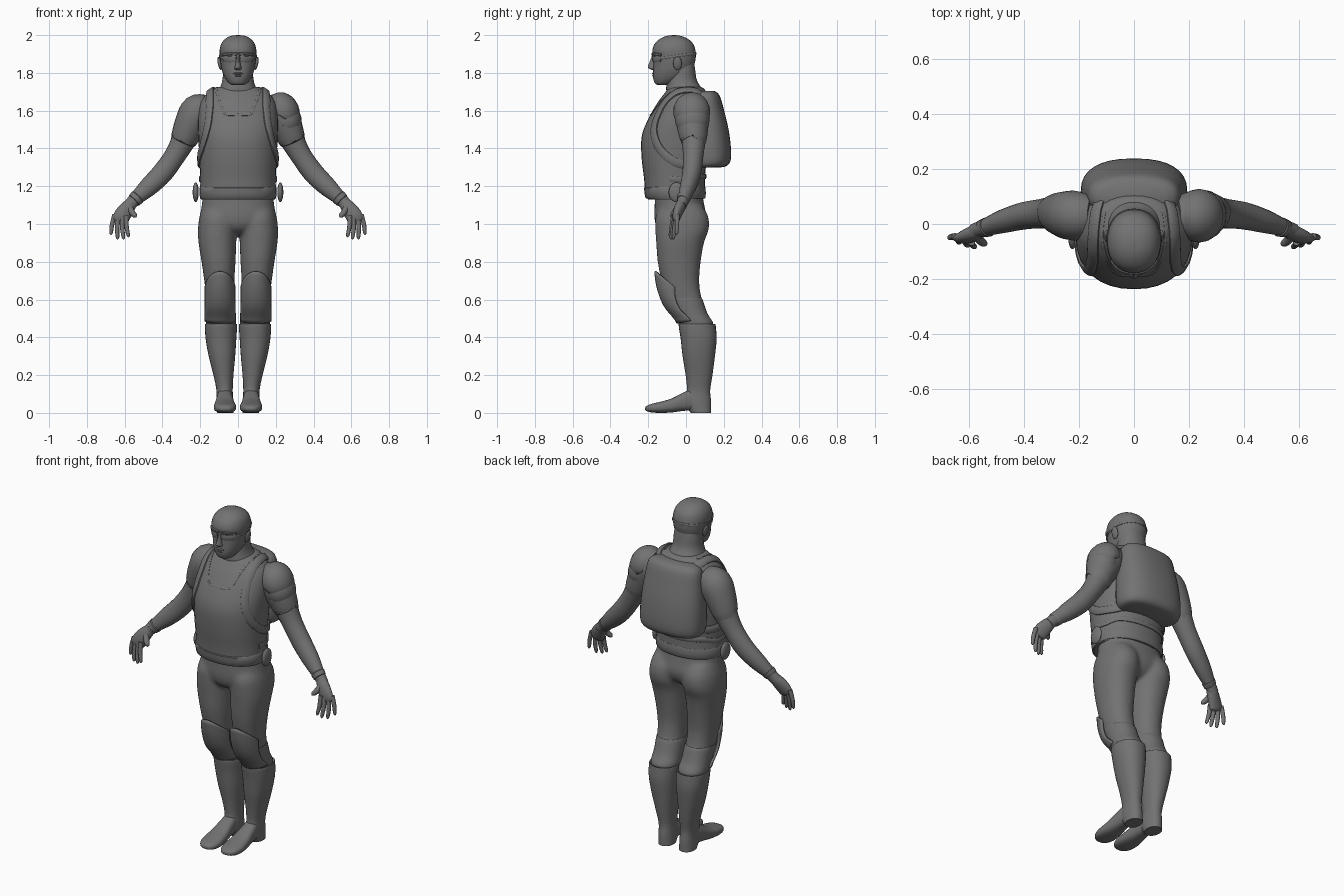
import bpy, bmesh, math
from math import sin, cos, pi
from mathutils import Vector
from mathutils.bvhtree import BVHTree

dark = bpy.data.materials.new("dark_grey")
dark.diffuse_color = (.17, .17, .17, 1)

# ---------- helpers ----------
def finish(name, verts, faces, mirror=False, solid=0):
    me = bpy.data.meshes.new(name)
    me.from_pydata([tuple(v) for v in verts], [], faces)
    me.materials.append(dark)
    bm = bmesh.new()
    bm.from_mesh(me)
    bmesh.ops.recalc_face_normals(bm, faces=bm.faces)
    bm.to_mesh(me)
    bm.free()
    ob = bpy.data.objects.new(name, me)
    bpy.context.collection.objects.link(ob)
    bpy.ops.object.select_all(action='DESELECT')
    ob.select_set(True)
    bpy.context.view_layer.objects.active = ob
    bpy.ops.object.shade_smooth_by_angle(angle=math.radians(45))
    if solid:
        m = ob.modifiers.new("solid", 'SOLIDIFY')
        m.thickness, m.offset = solid, 0
    if mirror:
        ob.modifiers.new("mirror", 'MIRROR')
    return ob

def smooth(rows, n=4):
    """Catmull-Rom through a list of tuples."""
    out = []
    for i in range(len(rows) - 1):
        a, b, c, d = (rows[max(i - 1, 0)], rows[i], rows[i + 1], rows[min(i + 2, len(rows) - 1)])
        for k in range(n):
            t = k / n
            out.append(tuple(0.5 * (2*q + (r - p)*t + (2*p - 5*q + 4*r - s)*t*t + (3*q - p - 3*r + s)*t**3)
                             for p, q, r, s in zip(a, b, c, d)))
    return out + [tuple(rows[-1])]

def skin(name, rings, mirror=False):
    n = len(rings[0])
    faces = [(r*n + i, r*n + (i + 1) % n, (r + 1)*n + (i + 1) % n, (r + 1)*n + i)
             for r in range(len(rings) - 1) for i in range(n)]
    last = (len(rings) - 1) * n
    faces += [tuple(range(n)), tuple(range(last, last + n))]
    return finish(name, [v for r in rings for v in r], faces, mirror)

def loft(name, rows, axis='z', p=2.2, mirror=False, n=32, sub=4):
    """Rows (position, centre x, half width, low, high) stacked along z or y."""
    rings = []
    for t, cx, hw, lo, hi in smooth(rows, sub):
        ring = []
        for i in range(n):
            a = 2*pi*i/n
            x = cx + hw*math.copysign(abs(cos(a))**(2/p), cos(a))
            d = (lo + hi)/2 + (hi - lo)/2*math.copysign(abs(sin(a))**(2/p), sin(a))
            ring.append((x, d, t) if axis == 'z' else (x, t, d))
        rings.append(ring)
    return skin(name, rings, mirror)

def tube(name, rows, mirror=True, n=20, sub=4):
    """Rows (x, y, z, in-plane radius, depth radius) along a free path."""
    s = smooth(rows, sub)
    pts = [Vector(r[:3]) for r in s]
    rings = []
    for i, r in enumerate(s):
        t = (pts[min(i + 1, len(s) - 1)] - pts[max(i - 1, 0)]).normalized()
        u = t.cross(Vector((0, 1, 0))).normalized()
        v = u.cross(t)
        rings.append([pts[i] + u*r[3]*cos(2*pi*k/n) + v*r[4]*sin(2*pi*k/n) for k in range(n)])
    return skin(name, rings, mirror)

def ball(name, loc, size, mirror=True, rows=12, n=20, tilt=0):
    rings = []
    for j in range(rows + 1):
        b = -pi/2 + pi*min(max(j/rows, .01), .99)
        ring = []
        for i in range(n):
            a = 2*pi*i/n
            x, y, z = size[0]*cos(b)*cos(a), size[1]*cos(b)*sin(a), size[2]*sin(b)
            ring.append((loc[0] + x*cos(tilt) + z*sin(tilt), loc[1] + y, loc[2] - x*sin(tilt) + z*cos(tilt)))
        rings.append(ring)
    return skin(name, rings, mirror)

def ribbon(name, points, target, half, thick, mirror=True):
    """Flat band laid on the surface of another part."""
    me = target.data
    tree = BVHTree.FromPolygons([v.co for v in me.vertices], [p.vertices[:] for p in me.polygons])
    pts = [Vector(p) for p in smooth(points, 6)]
    rings = []
    for i, p in enumerate(pts):
        c, nrm = tree.find_nearest(p)[:2]
        t = (pts[min(i + 1, len(pts) - 1)] - pts[max(i - 1, 0)]).normalized()
        side = t.cross(nrm).normalized()
        ring = []
        for s, h in ((-1, -.012), (-1, thick*.6), (-.7, thick), (.7, thick), (1, thick*.6), (1, -.012)):
            q, qn = tree.find_nearest(c + side*s*half)[:2]
            ring.append(q + (qn + nrm).normalized()*h)
        rings.append(ring)
    return skin(name, rings, mirror)

# ---------- torso ----------
vest = loft("vest", [(1.13, 0, .195, -.20, .09), (1.16, 0, .20, -.215, .10), (1.24, 0, .20, -.222, .10),
                     (1.35, 0, .205, -.235, .11), (1.46, 0, .21, -.235, .12), (1.55, 0, .212, -.203, .12),
                     (1.64, 0, .20, -.152, .12), (1.69, 0, .165, -.115, .11), (1.72, 0, .12, -.09, .09),
                     (1.73, 0, .07, -.06, .05)])
loft("belt", [(1.135, 0, .196, -.205, .095), (1.14, 0, .202, -.215, .104), (1.19, 0, .204, -.222, .104),
              (1.195, 0, .198, -.21, .10)], sub=2)
ribbon("vest_neckline", [(0, -.2, 1.585), (.06, -.2, 1.587), (.085, -.18, 1.61), (.105, -.13, 1.67),
                         (.12, -.06, 1.72), (.11, .05, 1.73)], vest, .005, .003)
ribbon("pack_strap", [(.14, .11, 1.70), (.15, .02, 1.72), (.152, -.07, 1.69), (.155, -.14, 1.61),
                      (.165, -.17, 1.50), (.19, -.14, 1.40), (.21, -.06, 1.33), (.20, .04, 1.31),
                      (.16, .12, 1.32)], vest, .022, .012)
ribbon("side_strap", [(.21, -.09, 1.24), (.22, 0, 1.235), (.19, .08, 1.25), (.1, .12, 1.25),
                      (0, .12, 1.25)], vest, .014, .007)
ball("hip_pouch", (.224, -.05, 1.168), (.016, .042, .052))
loft("backpack", [(1.30, 0, .15, .03, .185), (1.312, 0, .182, .02, .222), (1.36, 0, .194, .0, .239),
                  (1.48, 0, .19, .0, .229), (1.60, 0, .176, .01, .202), (1.68, 0, .16, .03, .178),
                  (1.705, 0, .12, .06, .15)], p=2.4)

# ---------- head ----------
loft("neck", [(1.68, 0, .13, -.10, .10), (1.715, 0, .10, -.105, .085), (1.76, 0, .083, -.10, .058),
              (1.82, 0, .078, -.09, .048), (1.87, 0, .07, -.08, .04)])
head = loft("head", [(1.735, 0, .03, -.15, -.09), (1.745, 0, .048, -.165, -.06), (1.775, 0, .07, -.174, 0),
                     (1.81, 0, .084, -.174, .03), (1.85, 0, .092, -.172, .046), (1.885, 0, .096, -.174, .052),
                     (1.92, 0, .097, -.178, .05), (1.955, 0, .088, -.165, .037), (1.98, 0, .068, -.138, .01),
                     (1.995, 0, .04, -.105, -.025), (2.0, 0, .008, -.07, -.055)])
loft("nose", [(1.815, 0, .012, -.18, -.15), (1.825, 0, .019, -.198, -.15), (1.838, 0, .015, -.20, -.15),
              (1.88, 0, .008, -.184, -.15), (1.90, 0, .012, -.178, -.15)], p=1.8, n=16)
ball("upper_lip", (0, -.165, 1.797), (.028, .016, .007), False)
ball("lower_lip", (0, -.164, 1.785), (.023, .015, .007), False)
ball("ear", (.097, -.045, 1.85), (.01, .023, .036), tilt=.2)
ribbon("brow", [(.004, -.18, 1.899), (.04, -.17, 1.902), (.08, -.13, 1.896)], head, .007, .007)
ribbon("goggle_lens", [(.012, -.18, 1.874), (.04, -.17, 1.872), (.076, -.135, 1.874)], head, .016, .006)
ribbon("goggle_strap", [(.075, -.135, 1.877), (.1, -.08, 1.884), (.1, -.02, 1.892), (.06, .04, 1.90),
                        (0, .055, 1.903)], head, .006, .004)

# ---------- arms ----------
arm = [(.15, .03, 1.62, .06, .065), (.21, .03, 1.595, .088, .084), (.25, .034, 1.53, .08, .08),
       (.285, .04, 1.45, .066, .065), (.335, .038, 1.36, .056, .054), (.40, .03, 1.27, .056, .05),
       (.475, .01, 1.195, .05, .043), (.54, -.012, 1.135, .036, .032), (.58, -.025, 1.095, .032, .027)]
tube("arm", arm)
tube("sleeve", [(x, y, z, a + .006, b + .006) for x, y, z, a, b in arm[:4]] + [(.288, .04, 1.443, .066, .065)])
tube("wrist_cuff", [(.53, -.01, 1.145, .036, .032), (.533, -.011, 1.142, .041, .036),
                    (.55, -.016, 1.125, .038, .033), (.553, -.017, 1.122, .032, .028)], sub=1)
tube("palm", [(.56, -.02, 1.115, .030, .026), (.585, -.034, 1.085, .039, .028), (.61, -.047, 1.05, .044, .024),
              (.622, -.053, 1.025, .042, .018), (.626, -.056, 1.012, .03, .01)])
fingers = [((.592, -.066, 1.045), (.580, -.085, .93)), ((.611, -.060, 1.035), (.606, -.08, .918)),
           ((.634, -.053, 1.035), (.638, -.068, .918)), ((.652, -.046, 1.05), (.674, -.05, .942))]
for k, (a, b) in enumerate(fingers + [((.575, -.04, 1.09), (.54, -.078, 1.035))]):
    a, b = Vector(a), Vector(b)
    w = .018 if k == 4 else .013
    mid = a.lerp(b, .5) + Vector((.004, 0, 0))
    tip = b - (b - a).normalized()*.012
    tube("thumb" if k == 4 else "finger", [(*a, w, w), (*mid, w*.9, w*.9), (*tip, w*.7, w*.7), (*b, .002, .002)], n=10)

# shoulder armour, left side only: two overlapping plates
def plate(name, loc, size, tilt, low):
    ob = ball(name, loc, size, False, tilt=tilt)
    bm = bmesh.new()
    bm.from_mesh(ob.data)
    bmesh.ops.bisect_plane(bm, geom=bm.verts[:] + bm.edges[:] + bm.faces[:], plane_co=low,
                           plane_no=(-.55, 0, -.83), clear_outer=True)
    bm.to_mesh(ob.data)
    bm.free()
    m = ob.modifiers.new("solid", 'SOLIDIFY')
    m.thickness = .008
plate("shoulder_plate", (.237, .03, 1.595), (.088, .098, .105), -.4, (.24, 0, 1.56))
plate("lower_shoulder_plate", (.252, .033, 1.555), (.083, .092, .10), -.4, (.25, 0, 1.51))

# ---------- legs ----------
# hips and both legs are fused into one smooth body
pelvis = loft("trousers", [(1.17, 0, .185, -.165, .085), (1.10, 0, .192, -.166, .097), (1.04, 0, .198, -.168, .108),
                           (.99, 0, .15, -.158, .095), (.955, 0, .07, -.125, .06), (.94, 0, .02, -.06, .02)])
rows = [(1.10, .085, -.13, .085), (1.04, .098, -.16, .118), (.97, .103, -.162, .12), (.90, .1, -.158, .095),
        (.80, .09, -.15, .078), (.70, .08, -.13, .07), (.62, .075, -.105, .08), (.54, .075, -.065, .105),
        (.44, .076, -.03, .145)]
centres = [.10, .106, .109, .109, .103, .099, .095, .091, .09]
legs = [loft("leg", [(z, s*c, w, a, b) for (z, w, a, b), c in zip(rows, centres)]) for s in (1, -1)]
bpy.ops.object.select_all(action='DESELECT')
for ob in legs + [pelvis]:
    ob.select_set(True)
bpy.context.view_layer.objects.active = pelvis
bpy.ops.object.join()
remesh = pelvis.modifiers.new("fuse", 'REMESH')
remesh.mode, remesh.voxel_size, remesh.use_smooth_shade = 'VOXEL', .01, True
soften = pelvis.modifiers.new("soften", 'SMOOTH')
soften.factor, soften.iterations = .5, 10

loft("boot", [(.462, .09, .077, -.025, .145), (.470, .09, .083, -.037, .155), (.455, .09, .085, -.038, .158),
              (.39, .09, .081, -.028, .162), (.30, .085, .070, -.018, .153), (.20, .077, .053, -.002, .14),
              (.12, .071, .043, .005, .128), (.06, .069, .044, -.01, .133), (0, .068, .043, .025, .133)], mirror=True)
loft("foot", [(.08, .069, .03, .02, .11), (.03, .07, .04, .014, .125), (-.02, .07, .046, .01, .105),
              (-.08, .07, .054, .002, .075), (-.14, .069, .059, 0, .058), (-.185, .068, .05, .003, .047),
              (-.21, .067, .03, .01, .036), (-.216, .067, .012, .017, .027)], axis='y', p=2.6, mirror=True)
loft("knee_band", [(.605, .093, .073, -.09, .08), (.60, .093, .079, -.10, .088), (.53, .091, .079, -.065, .112),
                   (.48, .09, .08, -.042, .142), (.46, .09, .076, -.03, .14)], mirror=True)

# knee guard: curved shell rising to a lip above the knee
verts, cols, steps = [], 16, 14
for j in range(steps + 1):
    v = j / steps
    front = smooth([(-.162,), (-.148,), (-.112,), (-.044,)], 14)[round(v*42)][0]
    for i in range(cols + 1):
        a = (i/cols*2 - 1)*1.4
        top, low = .75 - .10*(1 - cos(a)), .475 + .015*(1 - cos(a))
        verts.append((.095 + (.077 + .002*v)*sin(a), front + (.125 - .04*v)*(1 - cos(a)), top + (low - top)*v))
finish("knee_guard", verts, [(j*(cols+1) + i, j*(cols+1) + i + 1, (j+1)*(cols+1) + i + 1, (j+1)*(cols+1) + i)
                             for j in range(steps) for i in range(cols)], True, .012)
